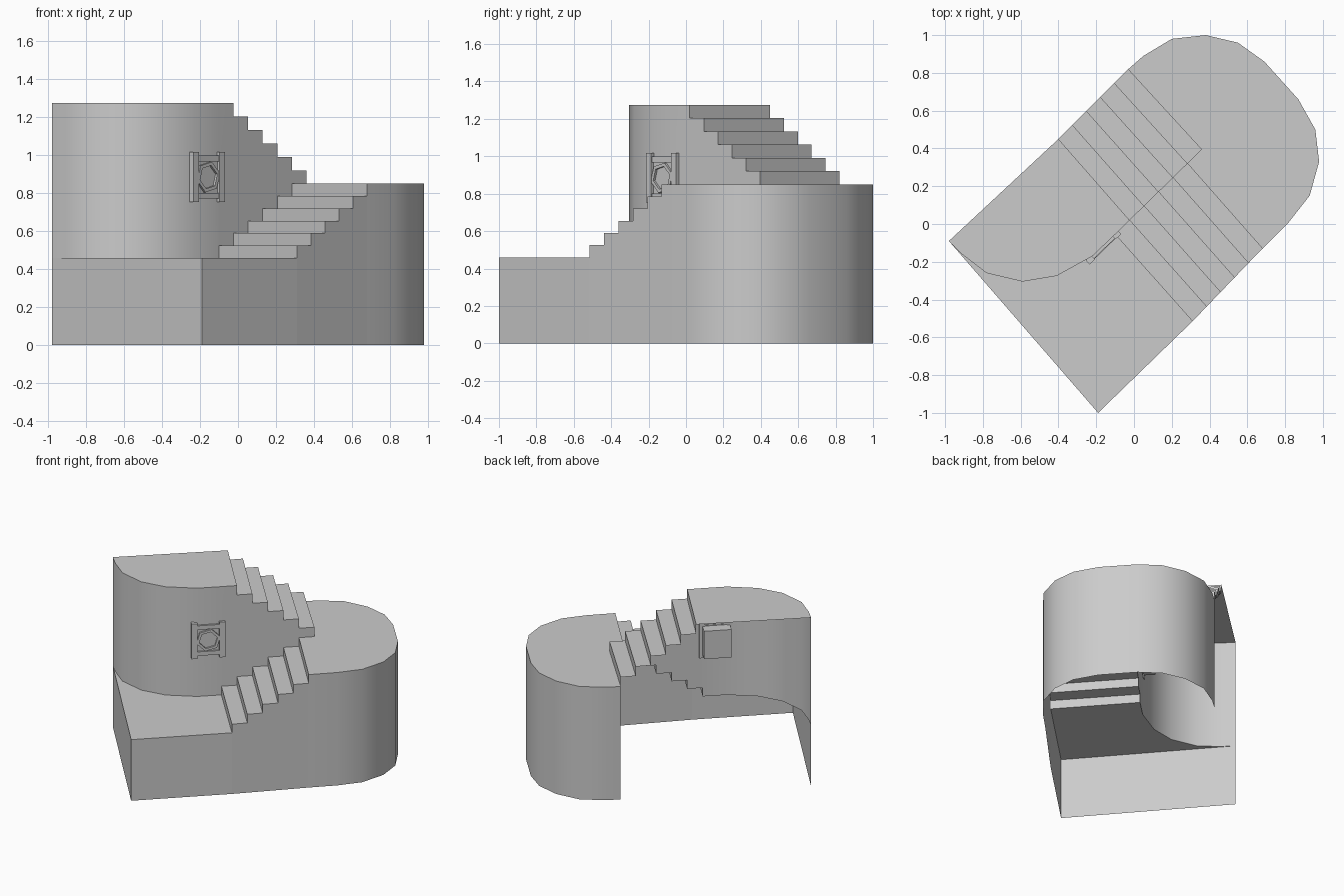
import bpy, bmesh, math
from mathutils import Vector, Matrix

if "Cube" in bpy.data.objects:
    bpy.data.objects.remove(bpy.data.objects["Cube"])

LOW, MID, TOP = 0.46, 0.85, 1.275
N = 6
RISE_LOW, RISE_UP = (MID - LOW) / N, (TOP - MID) / N


def row(a, b, n):
    """n evenly spaced plan points from a to b"""
    return [Vector(a).lerp(Vector(b), i / (n - 1)) for i in range(n)]


# plan points: corners, curved walls and the three stair edges
A, B = (-0.98, -0.09), (-0.19, -1.0)
inner = row((-0.10, -0.055), (0.36, 0.395), 7)
right = row((0.31, -0.515), (0.68, -0.13), 6)
left = row((-0.40, 0.45), (-0.03, 0.82), 6)
bow = [A, (-0.91, -0.16), (-0.78, -0.26), (-0.59, -0.305), (-0.41, -0.275), (-0.22, -0.17)]
round_end = [(0.82, 0.01), (0.93, 0.15), (0.98, 0.33), (0.96, 0.50), (0.87, 0.66), (0.69, 0.86),
             (0.55, 0.96), (0.38, 1.0), (0.20, 0.98), (0.05, 0.89)]


def slab(bm, pts, z):
    bm.faces.new([bm.verts.new((p[0], p[1], z)) for p in pts])


def wall(bm, pts, z0, z1):
    for p, q in zip(pts, pts[1:]):
        bm.faces.new([bm.verts.new((*v, z)) for v, z in ((p, z0), (q, z0), (q, z1), (p, z1))])


def finish(bm, name, smooth=False):
    bmesh.ops.remove_doubles(bm, verts=bm.verts, dist=0.0005)
    me = bpy.data.meshes.new(name)
    bm.to_mesh(me)
    bm.free()
    ob = bpy.data.objects.new(name, me)
    bpy.context.collection.objects.link(ob)
    if smooth:
        bpy.ops.object.select_all(action='DESELECT')
        ob.select_set(True)
        bpy.context.view_layer.objects.active = ob
        bpy.ops.object.shade_smooth_by_angle(angle=math.radians(35))
    return ob


# lower outer wall: flat front, stepped side, rounded end (back and underside stay open)
bm = bmesh.new()
wall(bm, [A, B, right[0]], 0, LOW)
for i in range(N - 1):
    wall(bm, right[i:i + 2], 0, LOW + RISE_LOW * (i + 1))
wall(bm, [right[5], *round_end, left[5]], 0, MID)
finish(bm, "lower_outer_wall", True)

# three platforms
for name, pts, z in (
        ("lower_platform", [B, right[0], inner[0], *bow[:0:-1], A], LOW),
        ("landing", [inner[5], right[5], *round_end, left[5], inner[6]], MID),
        ("upper_platform", [*bow, inner[0], inner[1], left[0]], TOP)):
    bm = bmesh.new()
    slab(bm, pts, z)
    finish(bm, name)

# curved upper wall, narrowing between the two flights
bm = bmesh.new()
wall(bm, [*bow, inner[0]], LOW, TOP)
for i in range(N):
    wall(bm, inner[i:i + 2], LOW + RISE_LOW * (i + 1), TOP - RISE_UP * i)
finish(bm, "upper_curved_wall", True)

# lower flight
bm = bmesh.new()
for i in range(N):
    z = LOW + RISE_LOW * i
    wall(bm, [inner[i], right[i]], z, z + RISE_LOW)
    if i < N - 1:
        slab(bm, [inner[i], right[i], right[i + 1], inner[i + 1]], z + RISE_LOW)
finish(bm, "lower_stairs")

# upper flight
bm = bmesh.new()
for i in range(N):
    z = TOP - RISE_UP * i
    wall(bm, [inner[i + 1], left[i]], z - RISE_UP, z)
    if i < N - 1:
        slab(bm, [left[i], inner[i + 1], inner[i + 2], left[i + 1]], z - RISE_UP)
finish(bm, "upper_stairs")

# window: local x along the wall, -y outwards
place = Matrix.Translation((-0.165, -0.12, 0.885)) @ Matrix.Rotation(math.radians(44), 4, 'Z')


def box(name, size, loc):
    bm = bmesh.new()
    bmesh.ops.create_cube(bm, size=1)
    for v in bm.verts:
        v.co = Vector(c * s for c, s in zip(v.co, size)) + Vector(loc)
    finish(bm, name).matrix_world = place


box("window_box", (0.19, 0.09, 0.21), (0, 0.043, 0))
for s, side, level in ((-1, "left", "bottom"), (1, "right", "top")):
    box("window_post_" + side, (0.04, 0.03, 0.265), (s * 0.096, -0.004, 0))
    box("window_bar_" + level, (0.16, 0.018, 0.03), (0, -0.004, s * 0.098))

# hexagonal window rim
bm = bmesh.new()
rings = [[bm.verts.new((r * math.cos(a), y, 0.98 * r * math.sin(a)))
          for a in (math.pi / 3 * k + 0.25 for k in range(6))]
         for r, y in ((0.085, 0.004), (0.085, -0.016), (0.065, -0.016), (0.065, 0.004))]
for j in range(4):
    p, q = rings[j], rings[(j + 1) % 4]
    for k in range(6):
        bm.faces.new((p[k], p[(k + 1) % 6], q[(k + 1) % 6], q[k]))
bmesh.ops.recalc_face_normals(bm, faces=bm.faces)
finish(bm, "window_hex_rim").matrix_world = place
